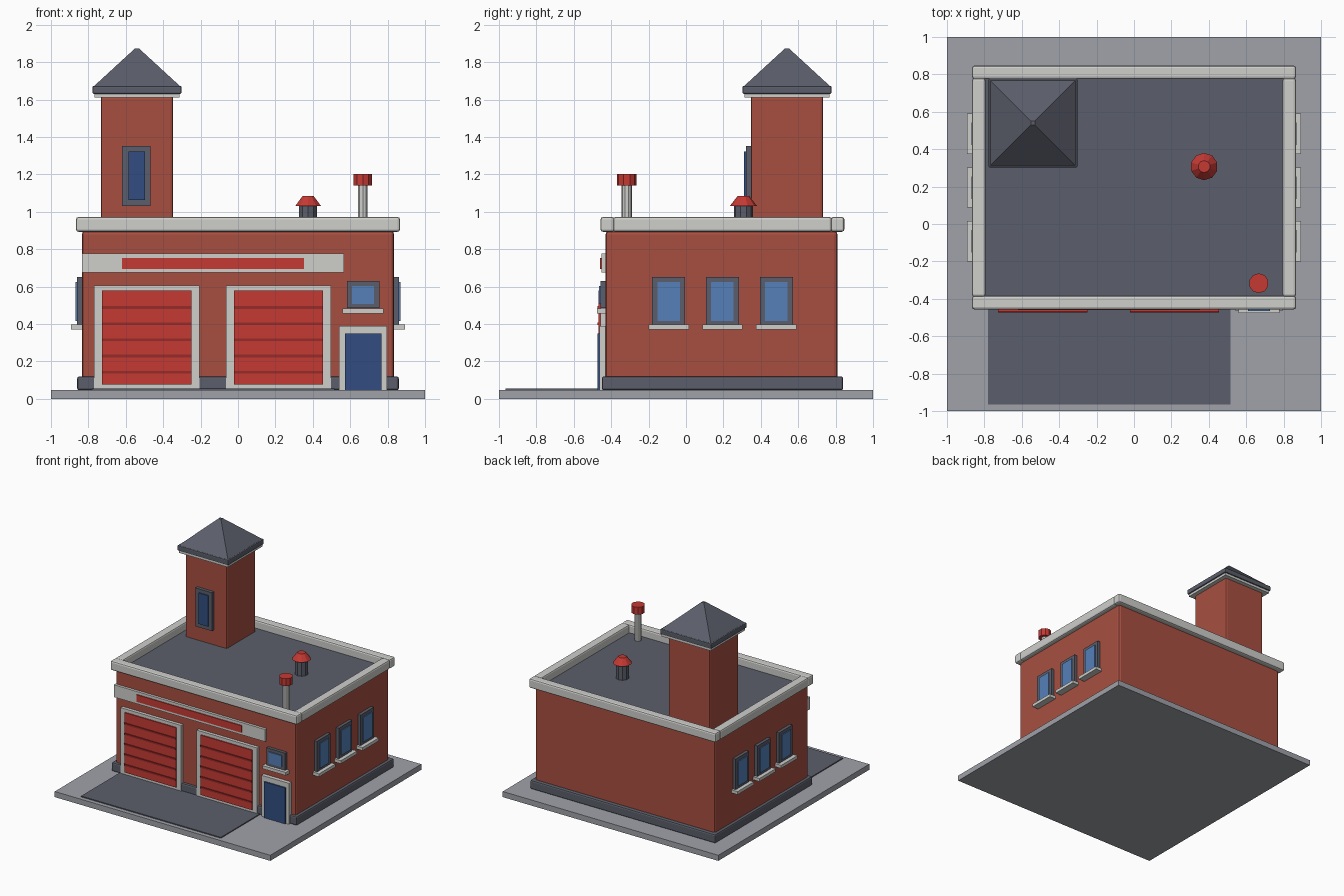
import bpy, math

if "Cube" in bpy.data.objects:
    bpy.data.objects.remove(bpy.data.objects["Cube"])


def mat(name, rgb):
    m = bpy.data.materials.new(name)
    m.diffuse_color = (*rgb, 1)
    m.use_nodes = True
    m.node_tree.nodes["Principled BSDF"].inputs["Base Color"].default_value = m.diffuse_color
    return m


BRICK = mat("brick red", (0.39, 0.078, 0.052))
RED = mat("bright red", (0.56, 0.042, 0.034))
DARK_RED = mat("dark red", (0.30, 0.025, 0.022))
TRIM = mat("light trim", (0.62, 0.62, 0.60))
SLATE = mat("dark slate", (0.105, 0.112, 0.145))
PAVING = mat("paving grey", (0.35, 0.36, 0.395))
NAVY = mat("navy blue", (0.032, 0.076, 0.22))
GLASS = mat("glass blue", (0.091, 0.216, 0.485))


def box(name, x, y, z, m, bevel=0):
    """Box from (min, max) ranges, with optional chamfered edges."""
    bpy.ops.mesh.primitive_cube_add(size=1, location=[(a + b) / 2 for a, b in (x, y, z)])
    o = bpy.context.object
    o.name = name
    o.scale = [abs(b - a) for a, b in (x, y, z)]
    bpy.ops.object.transform_apply(location=False, rotation=False, scale=True)
    o.data.materials.append(m)
    if bevel:
        b = o.modifiers.new("bevel", "BEVEL")
        b.width = bevel
        b.segments = 2
    return o


def cone(name, x, y, z, r1, r2, m, sides=10, turn=0):
    bpy.ops.mesh.primitive_cone_add(vertices=sides, radius1=r1, radius2=r2, depth=z[1] - z[0],
                                    location=(x, y, (z[0] + z[1]) / 2), rotation=(0, 0, turn))
    o = bpy.context.object
    o.name = name
    o.data.materials.append(m)
    return o


# Ground slab and driveway
box("ground_slab", (-1, 1), (-1, 1), (0, 0.047), PAVING)
box("driveway", (-0.78, 0.517), (-0.965, -0.43), (0.04, 0.055), SLATE)

# Main building
box("plinth", (-0.86, 0.86), (-0.45, 0.84), (0.045, 0.12), SLATE, 0.012)
box("walls", (-0.835, 0.835), (-0.43, 0.81), (0.045, 0.897), BRICK, 0.018)
box("flat_roof", (-0.81, 0.81), (-0.40, 0.79), (0.88, 0.905), SLATE)

# Parapet
for name, y in (("front", (-0.457, -0.383)), ("back", (0.775, 0.847))):
    box("parapet_" + name, (-0.866, 0.866), y, (0.893, 0.972), TRIM, 0.013)
for name, s in (("left", -1), ("right", 1)):
    box("parapet_" + name, (s * 0.866, s * 0.794), (-0.39, 0.78), (0.893, 0.972), TRIM, 0.013)

# Garage doors with frames and ribs
for i, (x0, x1) in enumerate(((-0.77, -0.207), (-0.064, 0.497))):
    box(f"garage_frame_{i}", (x0, x1), (-0.457, -0.42), (0.055, 0.605), TRIM)
    box(f"garage_door_{i}", (x0 + 0.042, x1 - 0.042), (-0.467, -0.44), (0.077, 0.578), RED)
    for k in range(5):
        z = 0.142 + 0.0865 * k
        box(f"garage_rib_{i}_{k}", (x0 + 0.042, x1 - 0.042), (-0.474, -0.46),
            (z - 0.007, z + 0.007), DARK_RED)

# Sign band with a plain stripe
box("sign_band", (-0.835, 0.567), (-0.452, -0.42), (0.674, 0.777), TRIM)
box("sign_stripe", (-0.62, 0.353), (-0.46, -0.44), (0.695, 0.754), RED)

# Entrance door and the window above it
box("door_frame", (0.54, 0.797), (-0.462, -0.42), (0.04, 0.39), TRIM)
box("door_leaf", (0.572, 0.768), (-0.474, -0.44), (0.001, 0.348), NAVY)
box("front_window_frame", (0.583, 0.757), (-0.456, -0.42), (0.485, 0.63), SLATE)
box("front_window_glass", (0.61, 0.727), (-0.464, -0.44), (0.508, 0.604), GLASS)
box("front_window_sill", (0.56, 0.777), (-0.477, -0.42), (0.456, 0.482), TRIM)

# Three windows on each side wall
for side, s in (("left", -1), ("right", 1)):
    for i, y in enumerate((-0.093, 0.195, 0.483)):
        tag = f"{side}_window_{i}_"
        box(tag + "frame", (s * 0.82, s * 0.861), (y - 0.088, y + 0.088), (0.39, 0.652), SLATE)
        box(tag + "glass", (s * 0.84, s * 0.868), (y - 0.06, y + 0.06), (0.417, 0.624), GLASS)
        box(tag + "sill", (s * 0.82, s * 0.893), (y - 0.108, y + 0.108), (0.37, 0.396), TRIM)

# Tower
T = 0.54


def tower_box(name, h, z, m, bevel=0):
    box(name, (-T - h, -T + h), (T - h, T + h), z, m, bevel)


tower_box("tower_walls", 0.193, (0.88, 1.62), BRICK, 0.014)
tower_box("tower_cornice", 0.228, (1.61, 1.637), TRIM)
tower_box("tower_eaves", 0.238, (1.63, 1.673), SLATE, 0.008)
r2 = math.sqrt(2)
cone("tower_roof", -T, T, (1.668, 1.872), 0.234 * r2, 0.012 * r2, SLATE, 4, math.pi / 4)
box("tower_window_frame", (-0.62, -0.467), (0.32, 0.36), (1.03, 1.352), SLATE)
box("tower_window_glass", (-0.585, -0.498), (0.311, 0.35), (1.063, 1.322), NAVY)

# Roof vent
cone("vent_base", 0.375, 0.307, (0.89, 1.035), 0.051, 0.051, SLATE)
cone("vent_cap", 0.375, 0.307, (1.03, 1.083), 0.073, 0.032, RED)

# Siren post
cone("siren_post", 0.667, -0.317, (0.89, 1.15), 0.028, 0.028, TRIM)
cone("siren_head", 0.667, -0.317, (1.14, 1.202), 0.053, 0.053, RED)
